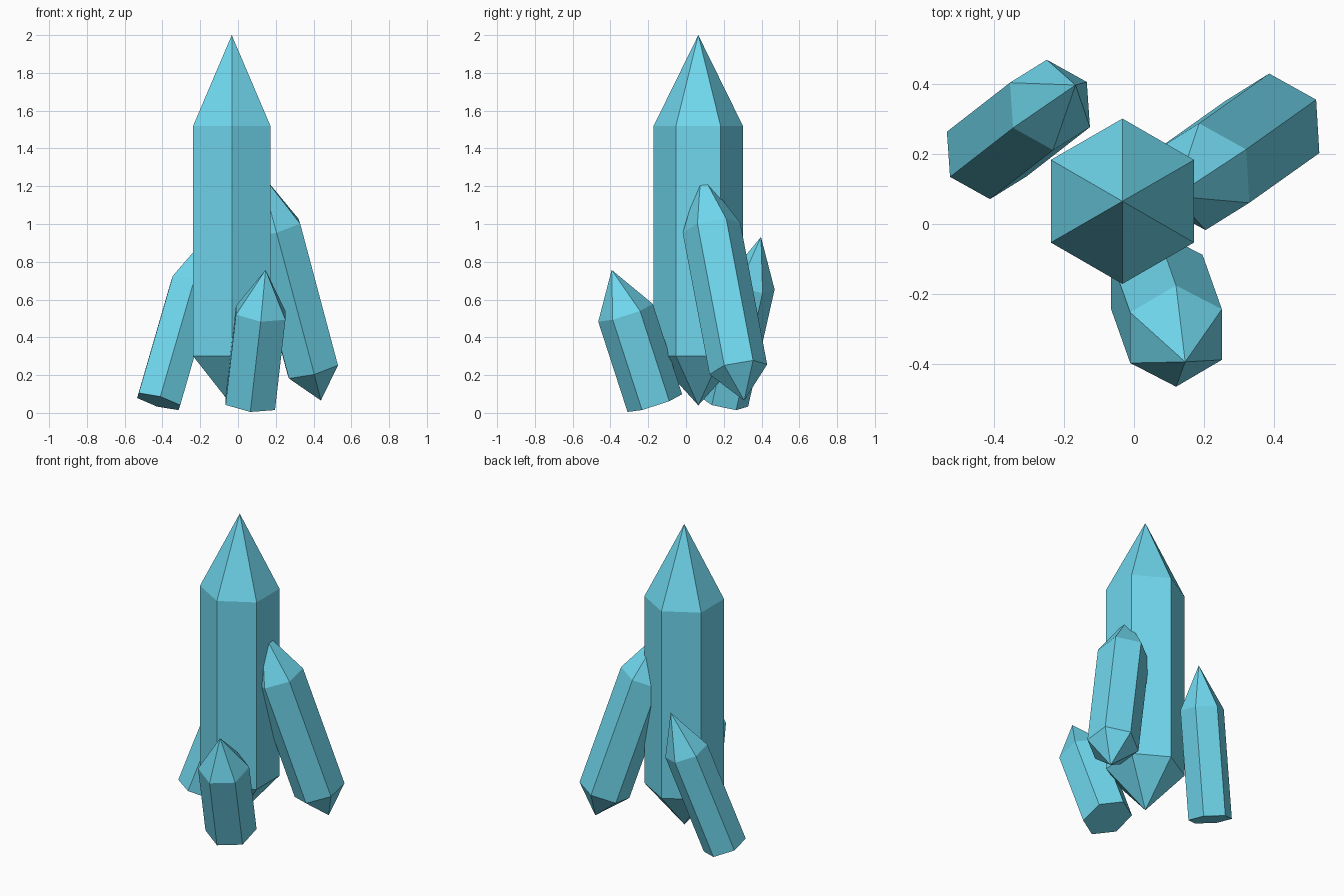
import bpy, bmesh
from math import cos, sin, pi
from mathutils import Vector

if "Cube" in bpy.data.objects:
    bpy.data.objects.remove(bpy.data.objects["Cube"])

mat = bpy.data.materials.new("crystal_blue")
mat.diffuse_color = (0.16, 0.68, 0.85, 1)
mat.use_nodes = True
mat.node_tree.nodes["Principled BSDF"].inputs["Base Color"].default_value = mat.diffuse_color


def crystal(name, low, high, corner, radius, tip, root=0):
    """Hexagonal prism from low to high with a pointed tip and an optional pointed root.
    corner: direction from the axis to one of the prism edges."""
    low, high = Vector(low), Vector(high)
    axis = (high - low).normalized()
    e1 = Vector(corner)
    e1 = (e1 - axis * axis.dot(e1)).normalized()
    e2 = axis.cross(e1)
    bm = bmesh.new()

    def ring(c):
        return [bm.verts.new(c + radius * (e1 * cos(i * pi / 3) + e2 * sin(i * pi / 3)))
                for i in range(6)]

    a, b = ring(low), ring(high)
    top = bm.verts.new(high + axis * tip)
    bottom = bm.verts.new(low - axis * root) if root else None
    for i in range(6):
        j = (i + 1) % 6
        bm.faces.new((a[i], a[j], b[j], b[i]))
        bm.faces.new((b[i], b[j], top))
        if bottom:
            bm.faces.new((a[j], a[i], bottom))
    if not bottom:
        bm.faces.new(a[::-1])
    bmesh.ops.recalc_face_normals(bm, faces=bm.faces)
    me = bpy.data.meshes.new(name)
    bm.to_mesh(me)
    bm.free()
    me.materials.append(mat)
    bpy.context.collection.objects.link(bpy.data.objects.new(name, me))


# tall upright crystal, pointed at both ends
crystal("main_crystal", (-0.033, 0.065, 0.30), (-0.033, 0.065, 1.52),
        (0, 1, 0), 0.236, 0.48, 0.26)
# leaning crystal on the right, pointed at both ends
crystal("right_crystal", (0.395, 0.277, 0.23), (0.195, 0.135, 0.98),
        (0.135, -0.075, 0.022), 0.155, 0.31, 0.173)
# short leaning crystals with flat bases
crystal("front_crystal", (0.065, -0.165, 0.052), (0.12, -0.32, 0.53),
        (0, -0.145, -0.048), 0.152, 0.24)
crystal("left_crystal", (-0.42, 0.20, 0.06), (-0.24, 0.34, 0.68),
        (-0.113, 0.063, 0.019), 0.132, 0.268)
